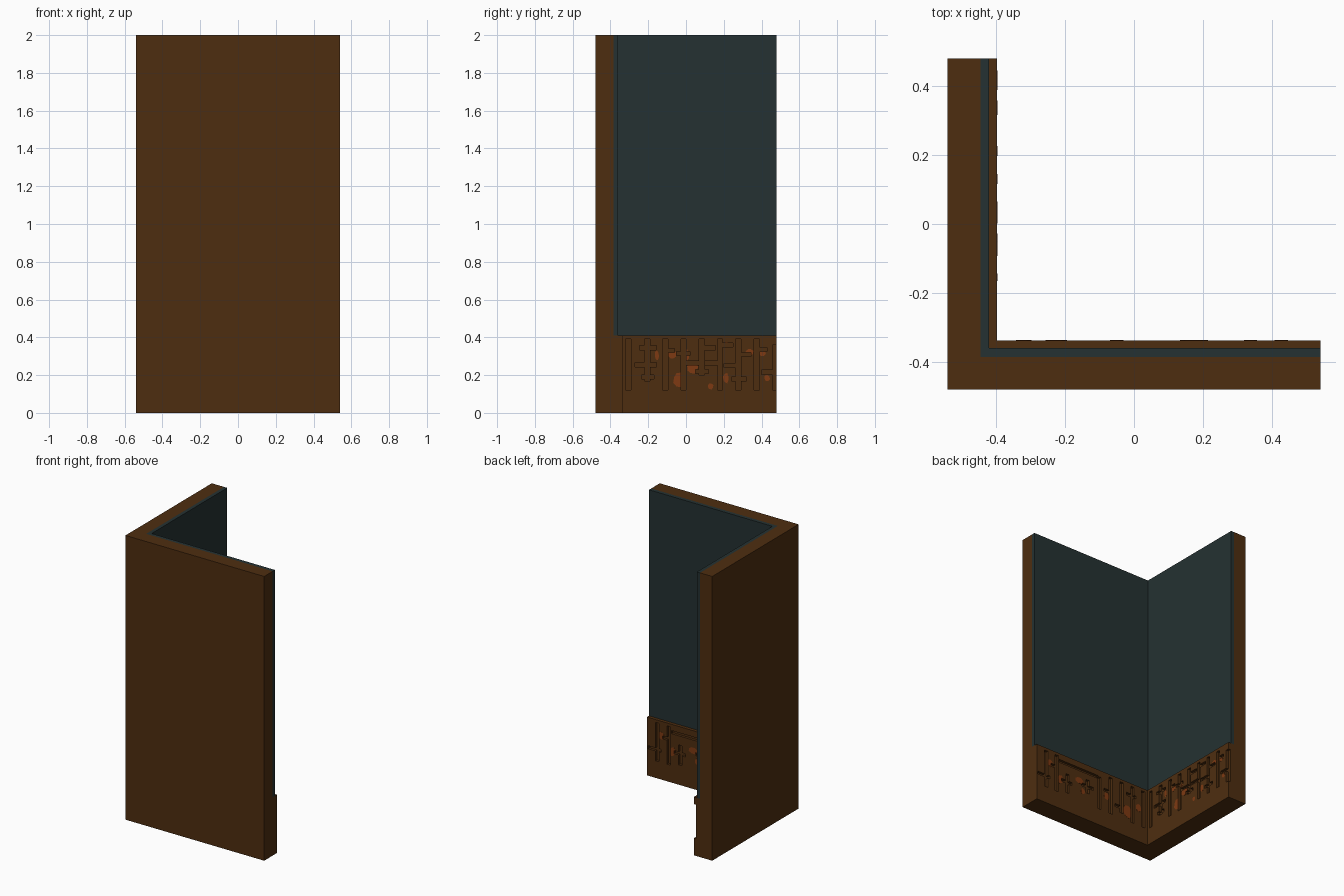
import bpy, bmesh, math, random

cube = bpy.data.objects.get("Cube")
if cube:
    bpy.data.objects.remove(cube, do_unlink=True)

X, Y, H = 0.54, 0.48, 2.0          # half width, half depth, height
BASE_H, FACE = 0.41, 0.143         # skirting height and total thickness
GROOVE = 0.018
rng = random.Random(4)


def material(name, rgb):
    m = bpy.data.materials.new(name)
    m.use_nodes = True
    m.diffuse_color = (*rgb, 1)
    bsdf = m.node_tree.nodes["Principled BSDF"]
    bsdf.inputs["Base Color"].default_value = (*rgb, 1)
    bsdf.inputs["Roughness"].default_value = 0.8
    return m


BROWN = material("dark brown", (0.076, 0.027, 0.0052))
TEAL = material("dark slate teal", (0.018, 0.031, 0.032))
RUST = material("rust orange", (0.21, 0.042, 0.006))


def add_object(name, bm, mat):
    bmesh.ops.recalc_face_normals(bm, faces=bm.faces[:])
    mesh = bpy.data.meshes.new(name)
    bm.to_mesh(mesh)
    bm.free()
    mesh.materials.append(mat)
    ob = bpy.data.objects.new(name, mesh)
    bpy.context.scene.collection.objects.link(ob)
    return ob


def add_prism(bm, bottom, offset):
    """Extrude a polygon along an offset vector into a closed solid."""
    face = bm.faces.new([bm.verts.new(p) for p in bottom])
    top = bmesh.ops.extrude_face_region(bm, geom=[face])
    verts = [g for g in top["geom"] if isinstance(g, bmesh.types.BMVert)]
    bmesh.ops.translate(bm, verts=verts, vec=offset)


def corner_layer(name, a, b, z0, z1, mat):
    """L-shaped layer lying between distances a and b from the outer faces."""
    pts = [(-X + a, Y), (-X + a, -Y + a), (X, -Y + a),
           (X, -Y + b), (-X + b, -Y + b), (-X + b, Y)]
    bm = bmesh.new()
    add_prism(bm, [(x, y, z0) for x, y in pts], (0, 0, z1 - z0))
    return add_object(name, bm, mat)


def on_wall(side, u, z, depth):
    """Point on a wall; depth is the distance from its outer face."""
    return (-X + depth, u, z) if side == "side" else (u, -Y + depth, z)


def wall_prism(bm, side, outline, d0, d1):
    pts = [on_wall(side, u, z, d0) for u, z in outline]
    vec = (d1 - d0, 0, 0) if side == "side" else (0, d1 - d0, 0)
    add_prism(bm, pts, vec)


# Walls, inner panelling and skirting
corner_layer("outer_wall", 0, 0.095, 0, H, BROWN)
corner_layer("inner_panel", 0.095, 0.12, BASE_H, H, TEAL)
skirting = corner_layer("skirting", 0.095, FACE, 0, BASE_H, BROWN)

# Carved strokes: (centre, low, high) uprights and (start, end, height) bars
uprights = {
    "side": [(-0.305, .12, .39), (-0.205, .17, .39), (-0.11, .12, .39),
             (-0.013, .12, .39), (0.083, .20, .39), (0.18, .12, .39),
             (0.277, .12, .39), (0.374, .12, .39), (0.471, .12, .36)],
    "front": [(-0.36, .12, .39), (-0.27, .12, .39), (-0.18, .16, .39),
              (-0.085, .12, .39), (0.01, .12, .36), (0.11, .20, .30),
              (0.28, .14, .28), (0.37, .12, .39), (0.46, .12, .39)],
}
bars = {
    "side": [(-.245, -.155, .345), (-.27, -.155, .255), (-.235, -.17, .19),
             (-.11, -.06, .33), (-.05, .02, .315), (-.013, .083, .265),
             (.05, .12, .22), (.083, .155, .345), (.10, .18, .265),
             (.18, .25, .36), (.20, .277, .25), (.24, .32, .18),
             (.277, .345, .31), (.374, .43, .335), (.40, .471, .215)],
    "front": [(-.30, -.22, .32), (-.18, -.12, .20), (-.10, -.03, .28),
              (.02, .35, .355), (.06, .16, .25), (.24, .33, .22),
              (.37, .42, .30), (.43, .50, .20)],
}
bm = bmesh.new()
for side in ("side", "front"):
    strokes = [(u - .014, u + .014, lo, hi) for u, lo, hi in uprights[side]]
    strokes += [(u0, u1, z - .011, z + .011) for u0, u1, z in bars[side]]
    for u0, u1, z0, z1 in strokes:
        if u1 > 0.484:
            u1 += 0.03
        outline = [(u0, z0), (u1, z0), (u1, z1), (u0, z1)]
        wall_prism(bm, side, outline, FACE - GROOVE, FACE + 0.03)
cutter = add_object("groove_cutter", bm, BROWN)
cutter.hide_render = True

# Rust patches: (centre, height, width, tall), thin irregular plates
patches = {
    "side": [(-.155, .307, .022, .05), (-.075, .31, .04, .05),
             (0, .305, .03, .055), (.035, .235, .055, .055),
             (-.04, .175, .05, .07), (.13, .14, .03, .03),
             (.212, .185, .03, .05), (.215, .365, .02, .02),
             (.335, .32, .04, .04), (.405, .32, .032, .035),
             (.43, .185, .028, .03)],
    "front": [(.43, .31, .05, .05), (.34, .22, .045, .06), (.18, .27, .07, .05),
              (.15, .20, .03, .04), (-.05, .24, .04, .05),
              (-.225, .19, .08, .09), (-.32, .25, .04, .05)],
}
bm = bmesh.new()
for side, items in patches.items():
    for u, z, w, h in items:
        outline = []
        for i in range(8):
            a, r = math.tau * (i + .5) / 8, rng.uniform(0.45, 0.62)
            outline.append((u + w * r * math.cos(a), z + h * r * math.sin(a)))
        wall_prism(bm, side, outline, FACE - 0.003, FACE + 0.001)
rust = add_object("rust_patches", bm, RUST)

# Carve the strokes through the skirting and the patches
for ob in (skirting, rust):
    mod = ob.modifiers.new("carve", "BOOLEAN")
    mod.operation = "DIFFERENCE"
    mod.solver = "EXACT"
    mod.use_self = True
    mod.object = cutter
bpy.context.view_layer.update()
graph = bpy.context.evaluated_depsgraph_get()
carved = [(ob, bpy.data.meshes.new_from_object(ob.evaluated_get(graph)))
          for ob in (skirting, rust)]
for ob, mesh in carved:
    ob.modifiers.clear()
    ob.data = mesh
bpy.data.objects.remove(cutter, do_unlink=True)
